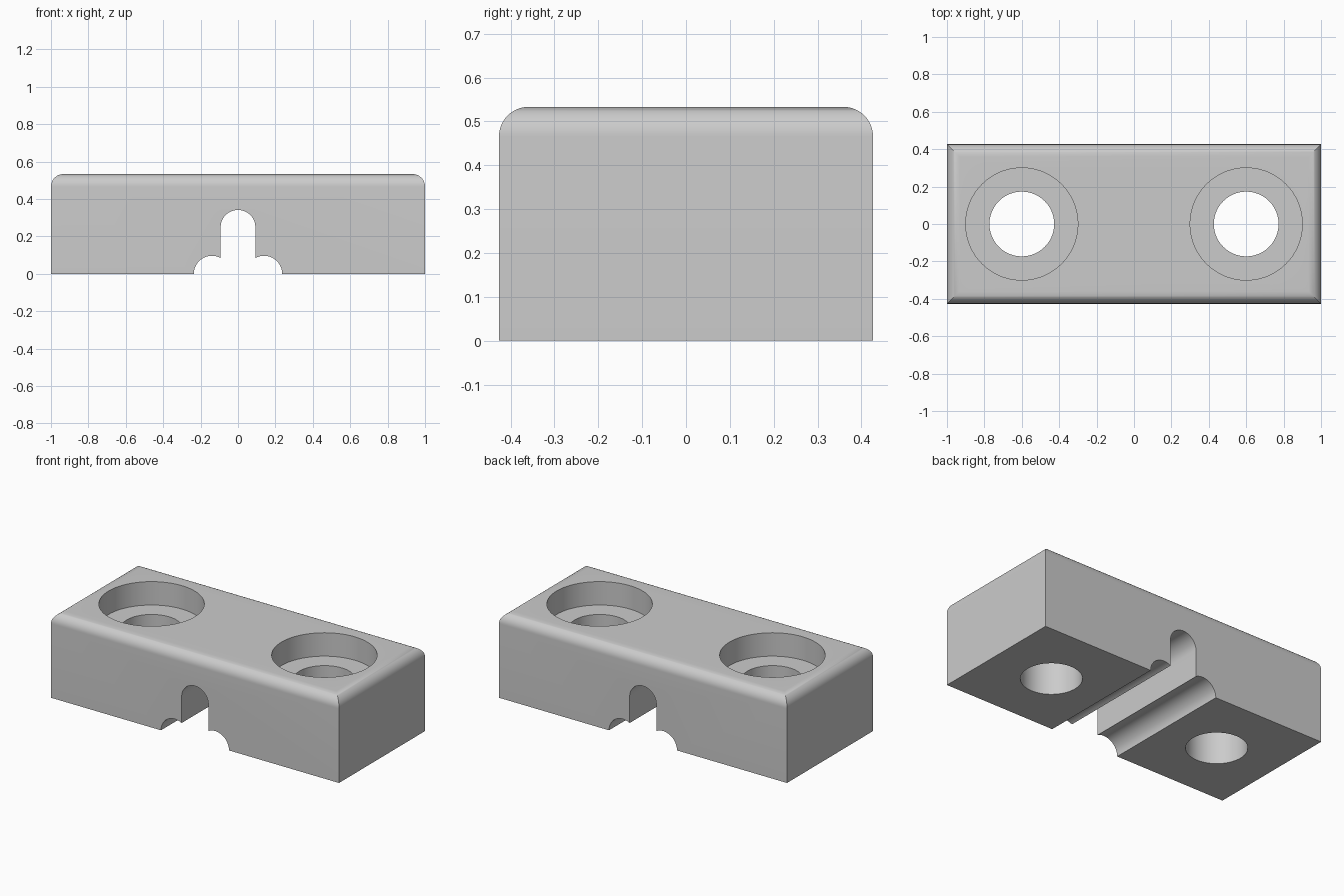
import bpy, bmesh, math

if "Cube" in bpy.data.objects:
    bpy.data.objects.remove(bpy.data.objects["Cube"], do_unlink=True)

LENGTH, WIDTH, HEIGHT, FILLET = 2.0, 0.853, 0.533, 0.067

grey = bpy.data.materials.new("plain grey")
grey.use_nodes = True
colour = (0.6, 0.6, 0.6, 1)
grey.diffuse_color = colour
grey.node_tree.nodes["Principled BSDF"].inputs["Base Color"].default_value = colour


def finish(name, bm):
    bmesh.ops.recalc_face_normals(bm, faces=bm.faces)
    mesh = bpy.data.meshes.new(name)
    bm.to_mesh(mesh)
    bm.free()
    mesh.materials.append(grey)
    obj = bpy.data.objects.new(name, mesh)
    bpy.context.collection.objects.link(obj)
    return obj


def prism(name, points, start, depth):
    """Extrude a closed outline from its plane along the depth vector."""
    bm = bmesh.new()
    face = bm.faces.new([bm.verts.new(start(a, b)) for a, b in points])
    moved = bmesh.ops.extrude_face_region(bm, geom=[face])["geom"]
    bmesh.ops.translate(bm, vec=depth, verts=[v for v in moved if isinstance(v, bmesh.types.BMVert)])
    return finish(name, bm)


def arc(cx, cy, r, end, steps):
    return [(cx + r * math.cos(end * i / steps), cy + r * math.sin(end * i / steps))
            for i in range(steps + 1)]


def groove(name, x, z, r):
    """Round-topped channel running front to back, open at the bottom."""
    outline = arc(x, z, r, math.pi, 32) + [(x - r, -0.1), (x + r, -0.1)]
    return prism(name, outline, lambda a, b: (a, -0.6, b), (0, 1.2, 0))


def bore(name, x, r, z):
    """Vertical round hole from height z up through the top."""
    outline = arc(x, 0, r, math.tau, 72)[:-1]
    return prism(name, outline, lambda a, b: (a, b, z), (0, 0, 1))


# Block with rounded top edges and sharp upright corners
bm = bmesh.new()
bmesh.ops.create_cube(bm, size=1)
for v in bm.verts:
    v.co = (v.co.x * LENGTH, v.co.y * WIDTH, (v.co.z + 0.5) * HEIGHT)
top_edges = [e for e in bm.edges if all(v.co.z > HEIGHT / 2 for v in e.verts)]
bmesh.ops.bevel(bm, geom=top_edges, offset=FILLET, segments=12, profile=0.5,
                affect='EDGES', clamp_overlap=True)
block = finish("mounting_block", bm)

# Central slot, side grooves and the two counterbored screw holes
cutters = [groove("slot_cutter", 0, 0.248, 0.093)]
for label, s in (("left", 1), ("right", -1)):
    cutters += [groove(label + "_groove_cutter", s * 0.14, 0, 0.096),
                bore(label + "_hole_cutter", s * 0.6, 0.173, -0.1),
                bore(label + "_counterbore_cutter", s * 0.6, 0.3, HEIGHT - 0.147)]

bpy.ops.object.select_all(action='DESELECT')
block.select_set(True)
bpy.context.view_layer.objects.active = block
for cutter in cutters:
    cutter.hide_render = True
    mod = block.modifiers.new(cutter.name, 'BOOLEAN')
    mod.operation = 'DIFFERENCE'
    mod.solver = 'EXACT'
    mod.object = cutter
    bpy.ops.object.modifier_apply(modifier=mod.name)
for cutter in cutters:
    bpy.data.objects.remove(cutter, do_unlink=True)

bpy.ops.object.shade_smooth_by_angle(angle=math.radians(30))
